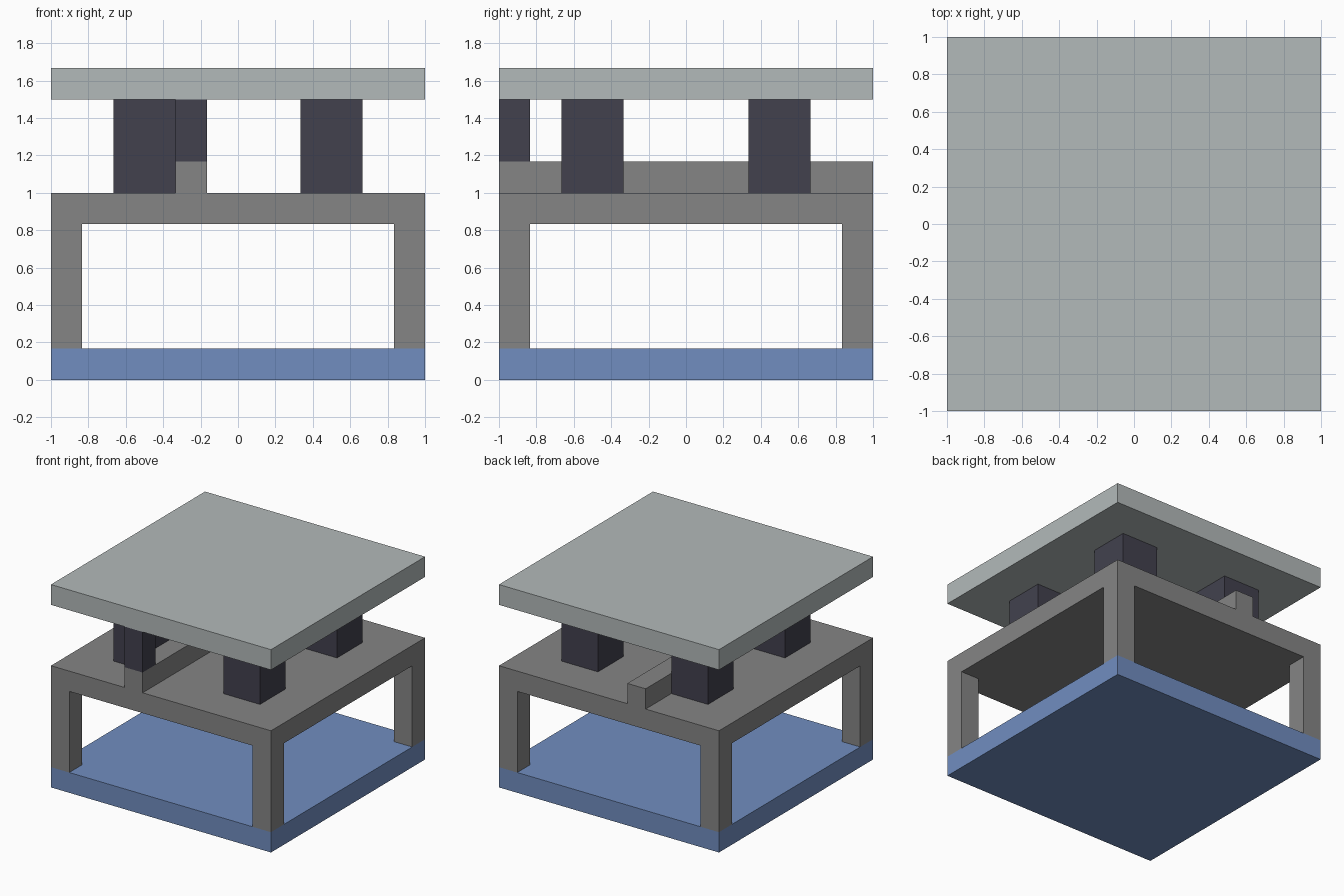
import bpy, bmesh
from mathutils import Vector

cube = bpy.data.objects.get("Cube")
if cube:
    bpy.data.objects.remove(cube, do_unlink=True)

U = 1 / 6  # one building block; the model is 12 blocks wide


def material(name, rgb):
    m = bpy.data.materials.new(name)
    m.use_nodes = True
    color = (*rgb, 1)
    m.diffuse_color = color
    node = next(n for n in m.node_tree.nodes if n.type == 'BSDF_PRINCIPLED')
    node.inputs["Base Color"].default_value = color
    return m


pale = material("pale_grey", (0.45, 0.49, 0.49))
stone = material("stone_grey", (0.235, 0.235, 0.235))
blue = material("blue", (0.165, 0.27, 0.53))
dark = material("dark_slate", (0.054, 0.053, 0.076))


def prism(name, corners, sweep, mat=None):
    """Extrude a planar outline, given in blocks, along a sweep vector."""
    bm = bmesh.new()
    face = bm.faces.new([bm.verts.new(Vector(c) * U) for c in corners])
    out = bmesh.ops.extrude_face_region(bm, geom=[face])
    verts = [g for g in out["geom"] if isinstance(g, bmesh.types.BMVert)]
    bmesh.ops.translate(bm, verts=verts, vec=Vector(sweep) * U)
    bmesh.ops.recalc_face_normals(bm, faces=bm.faces)
    mesh = bpy.data.meshes.new(name)
    bm.to_mesh(mesh)
    bm.free()
    obj = bpy.data.objects.new(name, mesh)
    bpy.context.collection.objects.link(obj)
    if mat:
        mesh.materials.append(mat)
    return obj


def box(name, x, y, z, mat):
    corners = [(x[0], y[0], z[0]), (x[1], y[0], z[0]),
               (x[1], y[1], z[0]), (x[0], y[1], z[0])]
    return prism(name, corners, (0, 0, z[1] - z[0]), mat)


# Base slab and roof slab
box("base_slab", (-6, 6), (-6, 6), (0, 1), blue)
box("roof_slab", (-6, 6), (-6, 6), (9, 10), pale)

# Table frame: deck with a raised rib, swept front to back
outline = [(-6, 1), (6, 1), (6, 6), (-1, 6), (-1, 7), (-2, 7), (-2, 6), (-6, 6)]
frame = prism("table_frame", [(x, -6, z) for x, z in outline], (0, 12, 0), stone)

# Cross-shaped cutter opens all four sides and leaves the corner legs
cross = [(-5, -8), (5, -8), (5, -5), (8, -5), (8, 5), (5, 5),
         (5, 8), (-5, 8), (-5, 5), (-8, 5), (-8, -5), (-5, -5)]
cutter = prism("opening_cutter", [(x, y, 0) for x, y in cross], (0, 0, 5))
cutter.hide_render = True
cut = frame.modifiers.new("openings", 'BOOLEAN')
cut.operation = 'DIFFERENCE'
cut.solver = 'EXACT'
cut.object = cutter
bpy.context.view_layer.objects.active = frame
bpy.ops.object.modifier_apply(modifier=cut.name)
bpy.data.objects.remove(cutter, do_unlink=True)

# Four thick columns carrying the roof
for side, x in (("right", -4), ("left", 2)):
    for end, y in (("front", -4), ("back", 2)):
        box(f"{end}_{side}_column", (x, x + 2), (y, y + 2), (6, 9), dark)

# Slim post on the front end of the rib
box("rib_post", (-2, -1), (-6, -5), (7, 9), dark)
